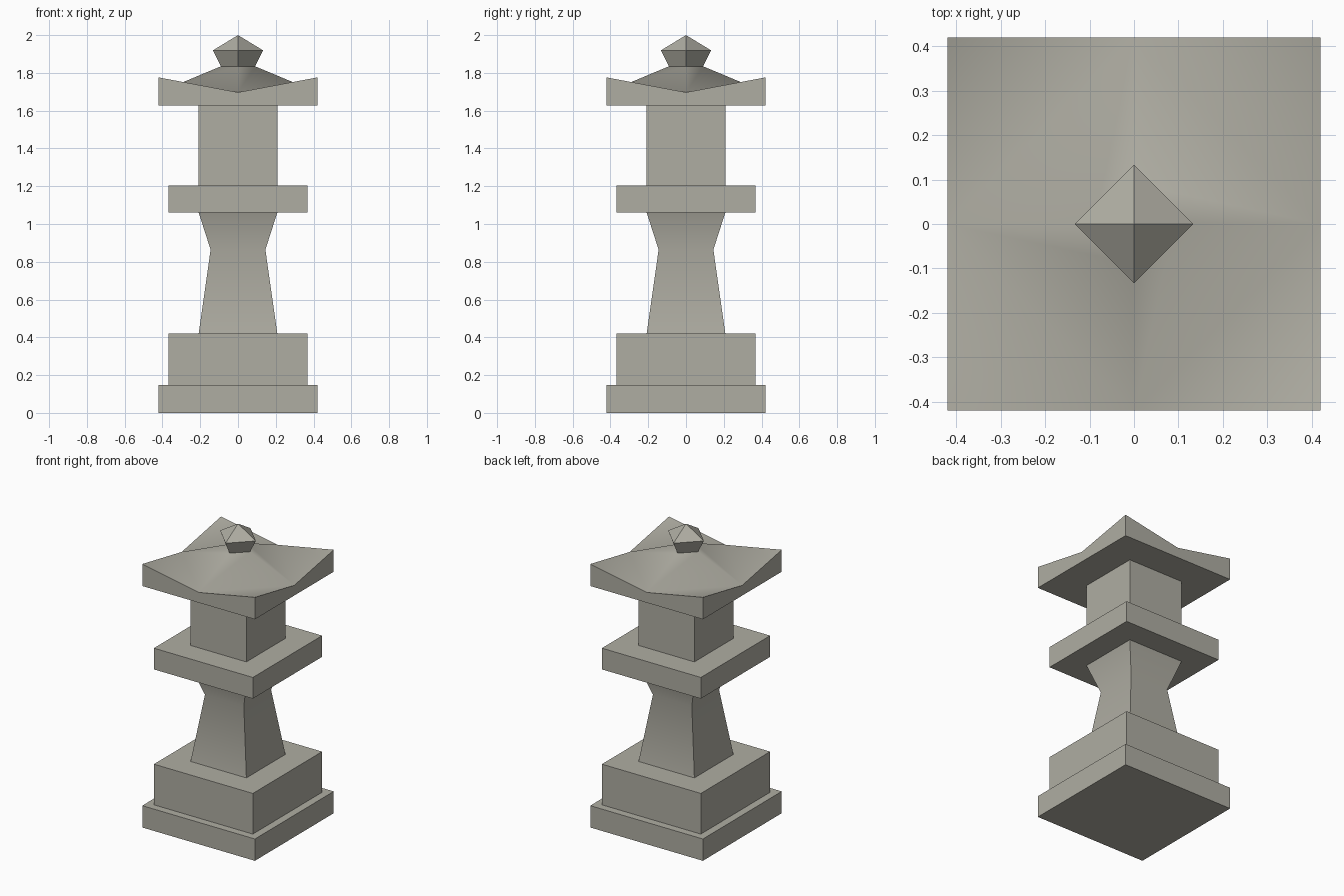
import bpy, math

if "Cube" in bpy.data.objects:
    bpy.data.objects.remove(bpy.data.objects["Cube"])

stone = bpy.data.materials.new("grey_stone")
stone.diffuse_color = (0.43, 0.42, 0.365, 1)
stone.use_nodes = True
stone.node_tree.nodes["Principled BSDF"].inputs["Base Color"].default_value = stone.diffuse_color


def make(name, verts, faces):
    mesh = bpy.data.meshes.new(name)
    mesh.from_pydata(verts, [], faces)
    mesh.materials.append(stone)
    obj = bpy.data.objects.new(name, mesh)
    bpy.context.collection.objects.link(obj)
    bpy.ops.object.select_all(action='DESELECT')
    obj.select_set(True)
    bpy.context.view_layer.objects.active = obj
    bpy.ops.object.shade_smooth_by_angle(angle=math.radians(50))
    return obj


def square(half, z):
    return [(-half, -half, z), (half, -half, z), (half, half, z), (-half, half, z)]


def diamond(r, z):
    return [(0, -r, z), (r, 0, z), (0, r, z), (-r, 0, z)]


def stack(name, rings):
    """Closed solid lofted through four-sided rings, bottom to top."""
    verts = [v for ring in rings for v in ring]
    faces = [(3, 2, 1, 0)]
    for k in range(len(rings) - 1):
        for i in range(4):
            a, b = 4 * k + i, 4 * k + (i + 1) % 4
            faces.append((a, b, b + 4, a + 4))
    n = len(verts)
    faces.append((n - 4, n - 3, n - 2, n - 1))
    return make(name, verts, faces)


# Square blocks and waisted pillar: (half width, height) profiles
parts = {
    "base_step": [(0.42, 0), (0.42, 0.147)],
    "plinth": [(0.369, 0.147), (0.369, 0.421)],
    "pillar": [(0.208, 0.421), (0.145, 0.864), (0.208, 1.06)],
    "platform": [(0.369, 1.06), (0.369, 1.203)],
    "lamp_box": [(0.208, 1.203), (0.208, 1.628)],
}
for name, profile in parts.items():
    stack(name, [square(h, z) for h, z in profile])

# Roof: a diamond pyramid from the edge middles, with upturned corners
verts = square(0.42, 1.628) + square(0.42, 1.776) + diamond(0.42, 1.697) + diamond(0.09, 1.835)
faces = [(3, 2, 1, 0), (12, 13, 14, 15)]
for i in range(4):
    j = (i + 1) % 4
    faces.append((i, j, 4 + j, 8 + i, 4 + i))      # eave side
    faces.append((8 + i, 4 + j, 8 + j))            # upturned corner
    faces.append((8 + i, 8 + j, 12 + j))           # roof slope
    faces.append((8 + i, 12 + j, 12 + i))
make("roof", verts, faces)

# Faceted finial
verts = diamond(0.09, 1.835) + diamond(0.133, 1.919) + [(0, 0, 2.0)]
faces = [(3, 2, 1, 0)]
for i in range(4):
    j = (i + 1) % 4
    faces += [(i, j, 4 + j, 4 + i), (4 + i, 4 + j, 8)]
make("finial", verts, faces)
